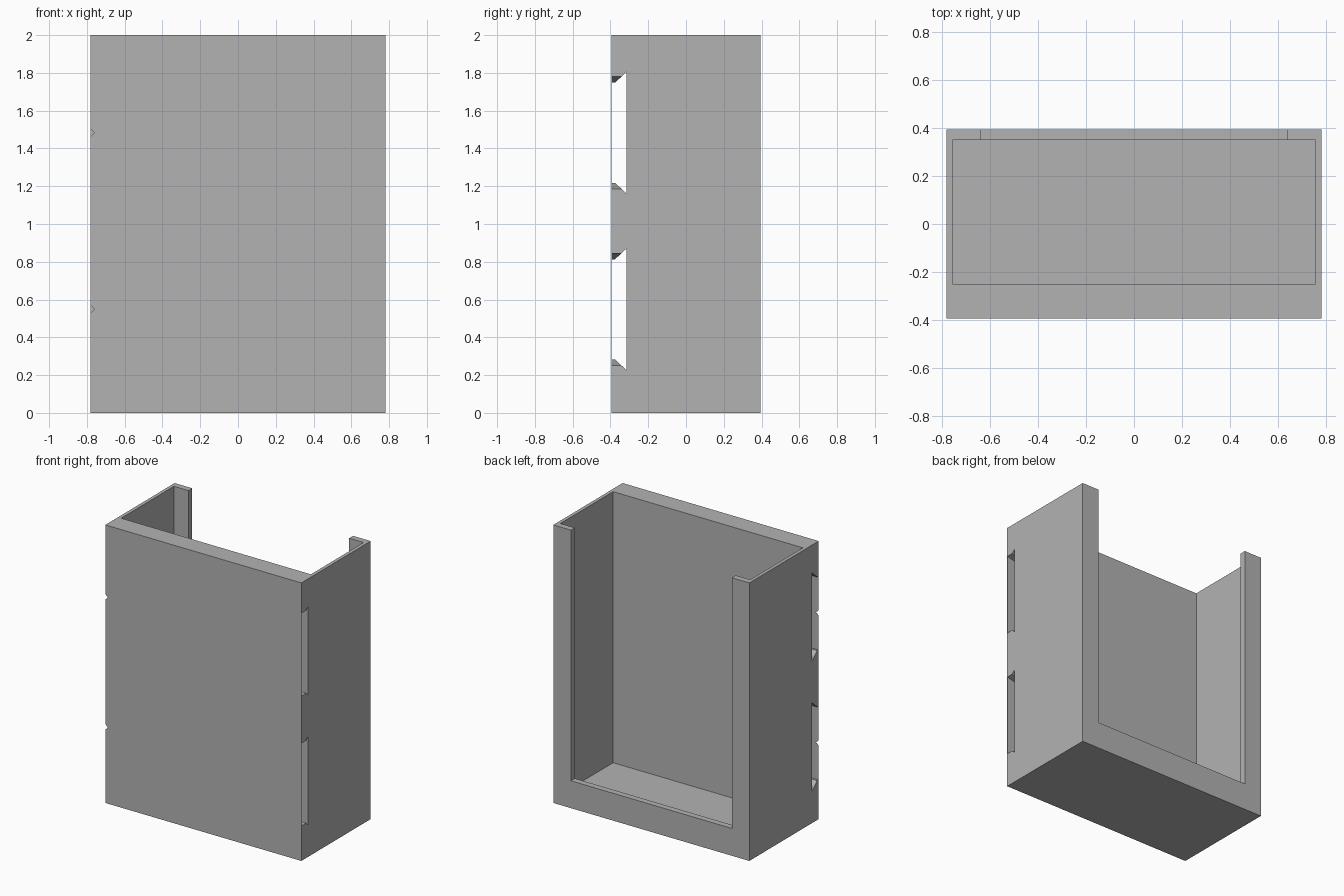
import bpy
import bmesh

if "Cube" in bpy.data.objects:
    bpy.data.objects.remove(bpy.data.objects["Cube"])

grey = bpy.data.materials.new("plain_grey")
grey.diffuse_color = (0.45, 0.45, 0.45, 1)
grey.use_nodes = True
grey.node_tree.nodes["Principled BSDF"].inputs["Base Color"].default_value = grey.diffuse_color


def loft(name, sections):
    """Closed solid through a row of matching point loops."""
    bm = bmesh.new()
    rings = [[bm.verts.new(p) for p in s] for s in sections]
    n = len(rings[0])
    for a, b in zip(rings, rings[1:]):
        for i in range(n):
            j = (i + 1) % n
            bm.faces.new((a[i], a[j], b[j], b[i]))
    bm.faces.new(rings[0])
    bm.faces.new(rings[-1])
    bmesh.ops.recalc_face_normals(bm, faces=bm.faces)
    mesh = bpy.data.meshes.new(name)
    bm.to_mesh(mesh)
    bm.free()
    mesh.materials.append(grey)
    ob = bpy.data.objects.new(name, mesh)
    bpy.context.collection.objects.link(ob)
    return ob


def box(name, hx, y0, y1, z0, z1):
    return loft(name, [[(-hx, y0, z), (hx, y0, z), (hx, y1, z), (-hx, y1, z)]
                       for z in (z0, z1)])


def cut(target, cutter):
    mod = target.modifiers.new("cut", 'BOOLEAN')
    mod.operation = 'DIFFERENCE'
    mod.solver = 'EXACT'
    mod.object = cutter
    bpy.context.view_layer.objects.active = target
    bpy.ops.object.modifier_apply(modifier=mod.name)
    bpy.data.objects.remove(cutter, do_unlink=True)


# Outer block, open-topped cavity and the tall opening in the back wall
bin_body = box("bin_body", 0.78, -0.394, 0.394, 0, 2)
cut(bin_body, box("cavity_cutter", 0.755, -0.25, 0.35, 0.05, 2.2))
cut(bin_body, box("back_opening_cutter", 0.64, 0.2, 0.6, 0.197, 2.2))


# Dovetail mounting channels running side to side behind a thin front skin
def channel_section(x, zc, lip_y, lip_h):
    half = [(-0.391, lip_h), (lip_y, lip_h), (-0.316, 0.321)]
    return ([(x, y, zc + h) for y, h in half]
            + [(x, y, zc - h) for y, h in reversed(half)])


for zc in (0.548, 1.483):
    narrow, wide = (-0.376, 0.265), (-0.342, 0.297)
    cut(bin_body, loft("channel_cutter", [
        channel_section(-0.9, zc, *narrow),
        channel_section(0.66, zc, *narrow),
        channel_section(0.78, zc, *wide),
        channel_section(0.9, zc, *wide)]))
    # Small V notch in the skin at the left end
    r = 0.02
    cut(bin_body, loft("notch_cutter", [
        [(-0.78 - r, y, zc), (-0.78, y, zc - r), (-0.78 + r, y, zc), (-0.78, y, zc + r)]
        for y in (-0.5, -0.35)]))
